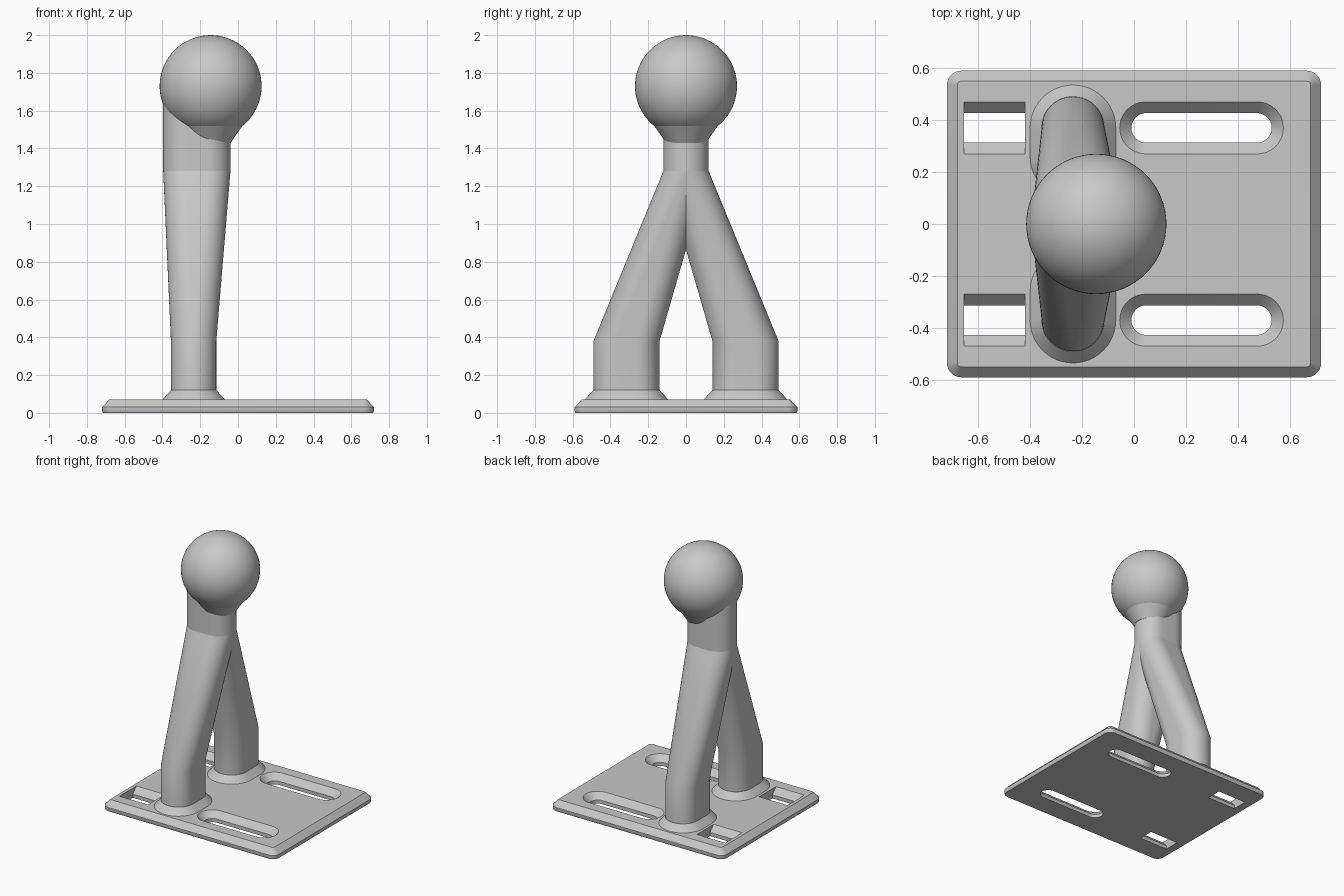
import bpy, bmesh
from math import cos, sin, pi, radians

if "Cube" in bpy.data.objects:
    bpy.data.objects.remove(bpy.data.objects["Cube"], do_unlink=True)

GREY = (0.58, 0.58, 0.58, 1)
grey = bpy.data.materials.new("light_grey")
grey.diffuse_color = GREY
grey.use_nodes = True
grey.node_tree.nodes["Principled BSDF"].inputs["Base Color"].default_value = GREY


def outline(cx, cy, hx, hy, r, z, segs=12):
    """Rounded rectangle; r equal to the smaller half size gives a slot shape."""
    pts = []
    for q, (sx, sy) in enumerate([(1, 1), (-1, 1), (-1, -1), (1, -1)]):
        for k in range(segs + 1):
            a = (q + k / max(segs, 1)) * pi / 2
            pts.append((cx + sx * (hx - r) + r * cos(a),
                        cy + sy * (hy - r) + r * sin(a), z))
    return pts


def loft(name, rings):
    """Closed solid through a stack of outlines."""
    bm = bmesh.new()
    loops = [[bm.verts.new(p) for p in ring] for ring in rings]
    n = len(loops[0])
    for low, high in zip(loops, loops[1:]):
        for i in range(n):
            j = (i + 1) % n
            bm.faces.new((low[i], low[j], high[j], high[i]))
    bm.faces.new(loops[0][::-1])
    bm.faces.new(loops[-1])
    bmesh.ops.remove_doubles(bm, verts=bm.verts, dist=1e-5)
    bmesh.ops.recalc_face_normals(bm, faces=bm.faces)
    mesh = bpy.data.meshes.new(name)
    bm.to_mesh(mesh)
    bm.free()
    mesh.materials.append(grey)
    ob = bpy.data.objects.new(name, mesh)
    bpy.context.collection.objects.link(ob)
    return ob


def activate(ob):
    bpy.ops.object.select_all(action='DESELECT')
    ob.select_set(True)
    bpy.context.view_layer.objects.active = ob


def smooth(ob):
    activate(ob)
    bpy.ops.object.shade_smooth_by_angle(angle=radians(30))


def cut(target, cutter):
    activate(target)
    mod = target.modifiers.new("cut", 'BOOLEAN')
    mod.operation = 'DIFFERENCE'
    mod.solver = 'EXACT'
    mod.object = cutter
    bpy.ops.object.modifier_apply(modifier=mod.name)
    bpy.data.objects.remove(cutter, do_unlink=True)


# Base plate with a chamfered upper rim
plate = loft("base_plate", [
    outline(0, 0, 0.715, 0.585, 0.05, 0, 8),
    outline(0, 0, 0.72, 0.59, 0.055, 0.01, 8),
    outline(0, 0, 0.72, 0.59, 0.055, 0.03, 8),
    outline(0, 0, 0.68, 0.55, 0.015, 0.072, 8)])

for side in (-1, 1):
    y = side * 0.37
    # Countersunk long slot
    cut(plate, loft("slot_cutter", [
        outline(0.26, y, 0.27, 0.057, 0.057, -0.02),
        outline(0.26, y, 0.27, 0.057, 0.057, 0.027),
        outline(0.26, y, 0.315, 0.1, 0.1, 0.072),
        outline(0.26, y, 0.335, 0.12, 0.12, 0.092)]))
    # Square strap window, sloped on two walls
    cut(plate, loft("window_cutter", [
        outline(-0.537, y, 0.118, hy, 0, z, 0)
        for hy, z in [(0.057, -0.02), (0.057, 0.027), (0.1, 0.072), (0.12, 0.092)]]))
smooth(plate)

for side, label in ((-1, "front"), (1, "back")):
    y = side * 0.315
    # Leg: slot section turning from lengthwise to crosswise, into the neck
    smooth(loft(label + "_leg", [
        outline(-0.235, y, 0.12, 0.175, 0.12, 0.05),
        outline(-0.235, y, 0.12, 0.175, 0.12, 0.38),
        outline(-0.218, 0, 0.178, 0.12, 0.12, 1.28)]))
    # Sloped collar where the leg meets the plate
    smooth(loft(label + "_collar", [
        outline(-0.235, y, 0.165, 0.22, 0.165, 0.06),
        outline(-0.235, y, 0.165, 0.22, 0.165, 0.072),
        outline(-0.235, y, 0.121, 0.176, 0.121, 0.12)]))

# Neck rising into the ball
smooth(loft("neck", [
    outline(-0.218, 0, 0.178, 0.12, 0.12, 1.28),
    outline(-0.22, 0, 0.178, 0.12, 0.12, 1.68)]))

# Flare under the ball
smooth(loft("neck_flare", [
    outline(-0.145, 0, r, r, r, z)
    for r, z in [(0.107, 1.43), (0.13, 1.465), (0.172, 1.525)]]))

# Ball
bpy.ops.mesh.primitive_uv_sphere_add(segments=64, ring_count=32, radius=0.27,
                                     location=(-0.145, 0, 1.73))
ball = bpy.context.object
ball.name = "ball"
ball.data.materials.append(grey)
smooth(ball)
